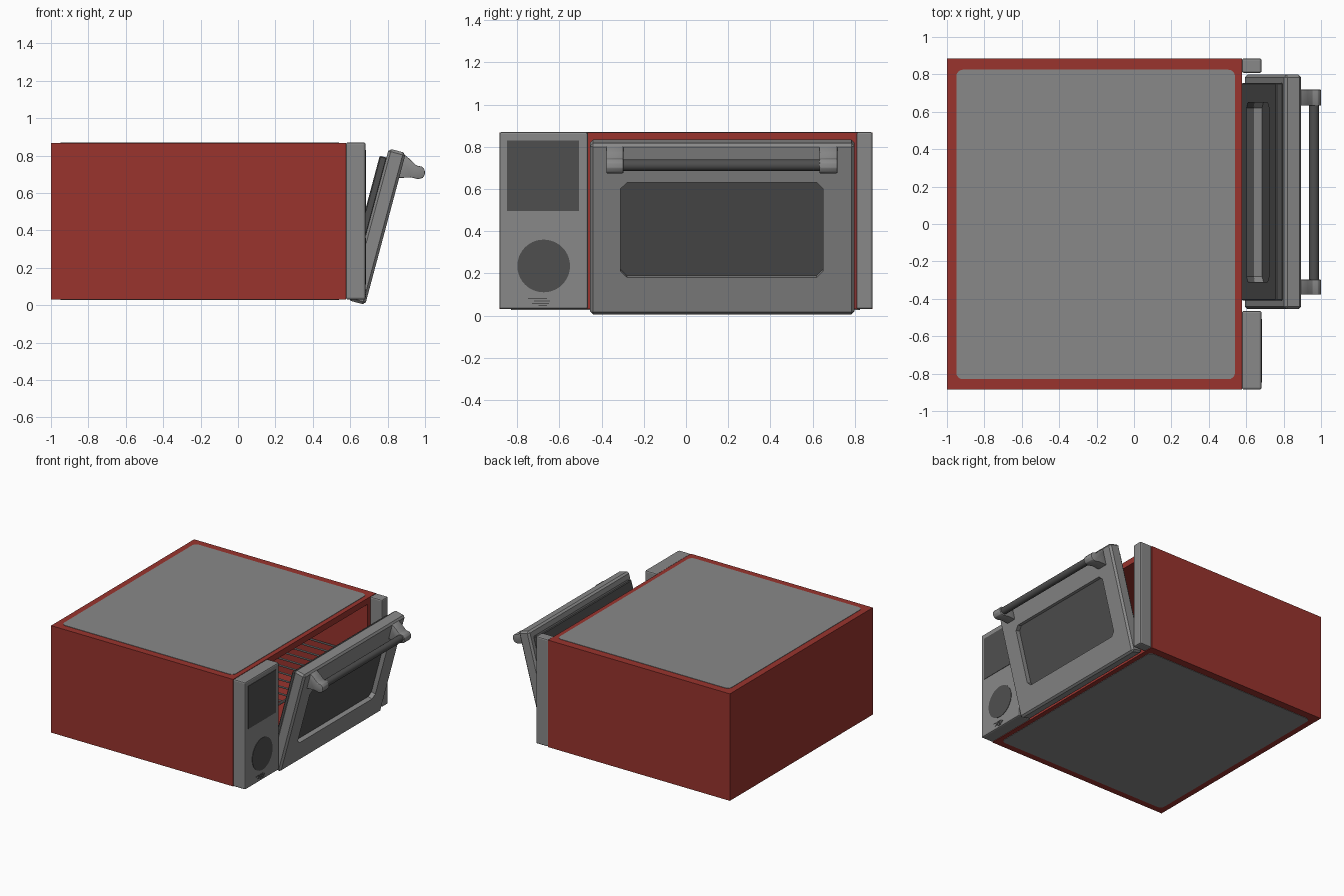
import bpy, bmesh, math
from mathutils import Vector

if "Cube" in bpy.data.objects:
    bpy.data.objects.remove(bpy.data.objects["Cube"])


def material(name, rgb):
    m = bpy.data.materials.new(name)
    m.diffuse_color = (*rgb, 1)
    m.use_nodes = True
    m.node_tree.nodes["Principled BSDF"].inputs["Base Color"].default_value = m.diffuse_color
    return m


RED = material("red enamel", (0.32, 0.034, 0.027))
GREY = material("grey metal", (0.25, 0.25, 0.25))
DARK = material("dark grey", (0.078, 0.078, 0.078))
TILT = math.radians(15)


def prism(name, pts, axis, lo, hi, mat=None, bevel=0.0, segs=1):
    """Extrude a 2D outline along an axis (outline uses the other two axes in order)."""
    def place(p, h):
        c = list(p)
        c.insert("xyz".index(axis), h)
        return c
    bm = bmesh.new()
    face = bm.faces.new([bm.verts.new(place(p, lo)) for p in pts])
    ext = bmesh.ops.extrude_face_region(bm, geom=[face])
    shift = Vector(place((0, 0), hi - lo))
    bmesh.ops.translate(bm, verts=[v for v in ext["geom"] if isinstance(v, bmesh.types.BMVert)], vec=shift)
    bmesh.ops.recalc_face_normals(bm, faces=bm.faces)
    if bevel:
        bmesh.ops.bevel(bm, geom=bm.edges[:], offset=bevel, segments=segs, affect='EDGES', profile=0.5)
    me = bpy.data.meshes.new(name)
    bm.to_mesh(me)
    bm.free()
    ob = bpy.data.objects.new(name, me)
    bpy.context.collection.objects.link(ob)
    if mat:
        me.materials.append(mat)
    return ob


def rect(a0, a1, b0, b1):
    return [(a0, b0), (a1, b0), (a1, b1), (a0, b1)]


def rounded(a0, a1, b0, b1, r, n):
    pts = []
    for i, (a, b) in enumerate([(a1 - r, b1 - r), (a0 + r, b1 - r), (a0 + r, b0 + r), (a1 - r, b0 + r)]):
        for k in range(n + 1):
            t = math.pi / 2 * (i + k / n)
            pts.append((a + r * math.cos(t), b + r * math.sin(t)))
    return pts


def circle(a, b, r, n):
    return [(a + r * math.cos(2 * math.pi * k / n), b + r * math.sin(2 * math.pi * k / n)) for k in range(n)]


def cut(ob, cutter):
    cutter.hide_render = True
    mod = ob.modifiers.new("cut", 'BOOLEAN')
    mod.operation, mod.solver, mod.object = 'DIFFERENCE', 'EXACT', cutter
    dg = bpy.context.evaluated_depsgraph_get()
    me = bpy.data.meshes.new_from_object(ob.evaluated_get(dg))
    ob.modifiers.clear()
    ob.data = me
    bpy.data.objects.remove(cutter)


def smooth(ob):
    bpy.ops.object.select_all(action='DESELECT')
    ob.select_set(True)
    bpy.context.view_layer.objects.active = ob
    bpy.ops.object.shade_smooth_by_angle(angle=math.radians(40))


def tilt(ob):
    ob.rotation_euler = (0, TILT, 0)
    ob.location = (0.68, 0, 0.002)


# Body shell with the cooking cavity
body = prism("body", rect(-1, 0.577, -0.885, 0.885), 'z', 0.03, 0.868, RED)
cut(body, prism("cavity_cutter", rect(-0.44, 0.78, 0.08, 0.82), 'x', -0.88, 0.7))

# Grey panels on the top and underside
for name, lo, hi in (("top_panel", 0.864, 0.871), ("bottom_panel", 0.027, 0.034)):
    prism(name, rounded(-0.95, 0.54, -0.83, 0.825, 0.035, 4), 'z', lo, hi, GREY)

# Front columns beside the door
prism("control_panel", rect(0.577, 0.682, -0.885, -0.465), 'z', 0.03, 0.87, GREY, 0.01, 2)
prism("side_column", rect(0.577, 0.682, 0.808, 0.885), 'z', 0.03, 0.87, GREY, 0.01, 2)

# Display, dial and small vents on the control panel
prism("display", rect(-0.848, -0.508, 0.495, 0.83), 'x', 0.678, 0.685, DARK)
prism("dial", circle(-0.675, 0.235, 0.125, 40), 'x', 0.678, 0.685, DARK)
for i, (y0, y1) in enumerate([(-0.75, -0.66), (-0.72, -0.645), (-0.73, -0.65), (-0.70, -0.66)]):
    z = 0.08 - 0.011 * i
    prism(f"vent_slit_{i + 1}", rect(y0, y1, z - 0.0025, z + 0.0025), 'x', 0.68, 0.684, DARK)

# Door frame and inner plug, tilted open around the bottom edge
hole = rounded(-0.31, 0.65, 0.185, 0.65, 0.03, 1)
for name, ys, us, xs, mat, bev in (
        ("door_frame", (-0.455, 0.798), (0, 0.84), (-0.094, 0), GREY, 0.014),
        ("door_inner_plug", (-0.41, 0.755), (0.08, 0.79), (-0.131, -0.09), DARK, 0.006)):
    part = prism(name, rect(*ys, *us), 'x', *xs, mat, bev)
    cut(part, prism("window_cutter", hole, 'x', -0.3, 0.2))
    tilt(part)
tilt(prism("door_window", hole, 'x', -0.045, -0.035, DARK))

# Handle: two brackets and a round bar
profile = [(0.86, 0.68), (0.925, 0.683), (0.962, 0.674), (0.988, 0.68), (1.0, 0.7), (0.998, 0.724),
           (0.984, 0.741), (0.955, 0.746), (0.925, 0.775), (0.893, 0.803), (0.875, 0.79)]
for name, y0, y1 in (("left_handle_bracket", -0.378, -0.297), ("right_handle_bracket", 0.633, 0.718)):
    smooth(prism(name, profile, 'y', y0, y1, GREY, 0.004, 2))
smooth(prism("handle_bar", circle(0.963, 0.713, 0.027, 24), 'y', -0.34, 0.68, DARK))

# Wire rack inside the cavity
RACK_Z = 0.43
for i in range(13):
    y = -0.41 + 0.097 * i
    smooth(prism(f"rack_wire_{i + 1}", circle(y, RACK_Z, 0.007, 8), 'x', -0.84, 0.53, GREY))
for i, x in enumerate((-0.84, -0.15, 0.53)):
    smooth(prism(f"rack_crossbar_{i + 1}", circle(x, RACK_Z - 0.01, 0.009, 8), 'y', -0.44, 0.78, GREY))
